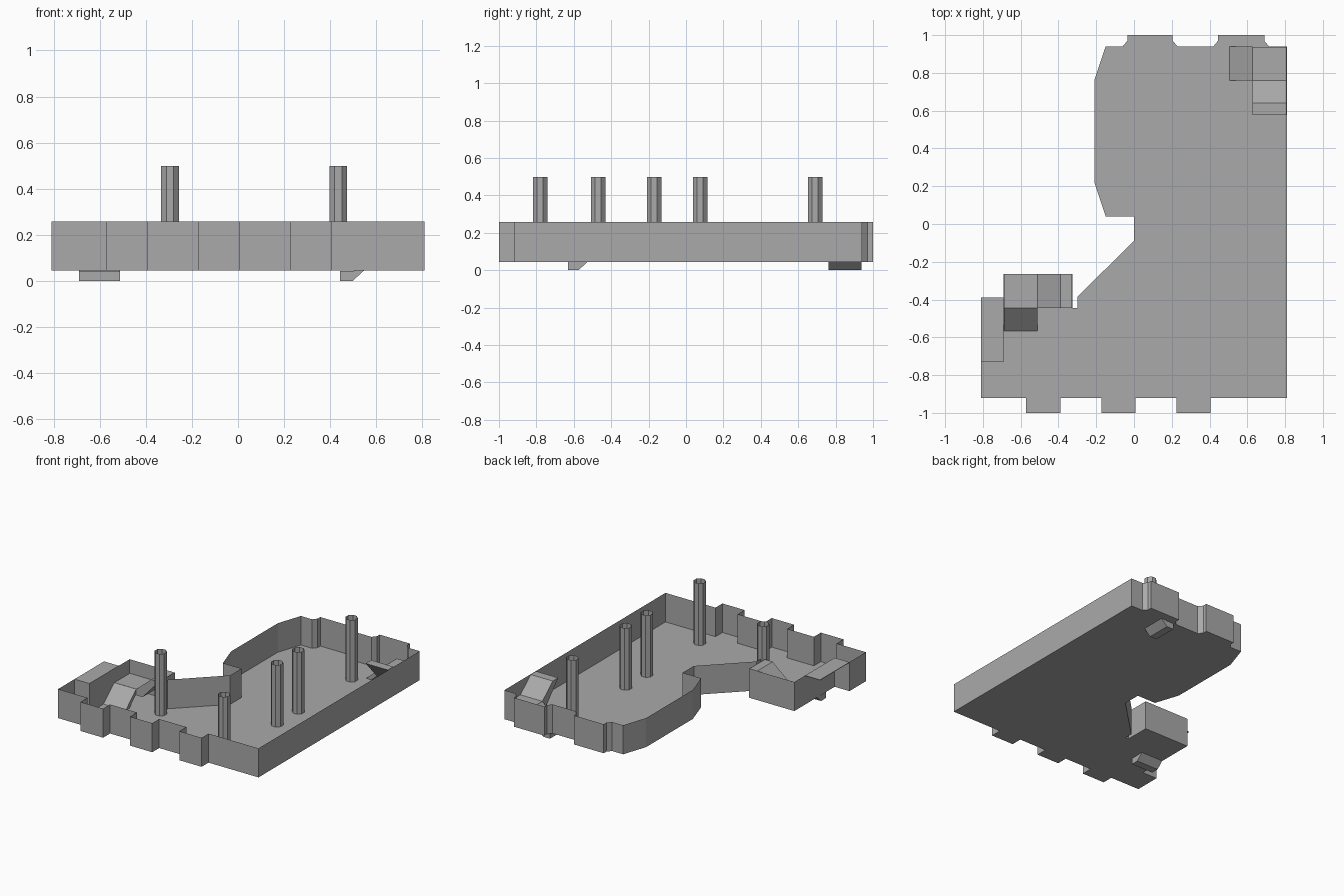
import bpy, bmesh, math
from mathutils import Matrix, Vector

if "Cube" in bpy.data.objects:
    bpy.data.objects.remove(bpy.data.objects["Cube"], do_unlink=True)

FLOOR, RIM, POST_TOP = 0.045, 0.257, 0.498

grey = bpy.data.materials.new("plain grey")
grey.use_nodes = True
grey.diffuse_color = (0.4, 0.4, 0.4, 1)
grey.node_tree.nodes["Principled BSDF"].inputs["Base Color"].default_value = (0.4, 0.4, 0.4, 1)


def add_object(name, bm):
    mesh = bpy.data.meshes.new(name)
    bm.to_mesh(mesh)
    bm.free()
    mesh.materials.append(grey)
    obj = bpy.data.objects.new(name, mesh)
    bpy.context.collection.objects.link(obj)
    return obj


def extrude_profile(name, points, offset, cap=True, transform=None):
    """Sweep a closed profile by an offset; cap both ends or only the first."""
    bm = bmesh.new()
    a = [bm.verts.new(p) for p in points]
    b = [bm.verts.new(Vector(p) + Vector(offset)) for p in points]
    bm.faces.new(a)
    if cap:
        bm.faces.new(b)
    for i in range(len(a)):
        j = (i + 1) % len(a)
        bm.faces.new((a[i], a[j], b[j], b[i]))
    bmesh.ops.recalc_face_normals(bm, faces=bm.faces)
    if transform:
        bm.transform(transform)
    return add_object(name, bm)


# Tray outline: front edge with square tabs
outline = [(-0.81, -0.92)]
for left, right in ((-0.573, -0.39), (-0.173, 0.007), (0.226, 0.406)):
    outline += [(left, -0.92), (left, -1), (right, -1), (right, -0.92)]
outline += [(0.81, -0.92), (0.81, 0.94)]
# Back edge with chamfered tabs
for left, right in ((0.445, 0.69), (-0.035, 0.205)):
    outline += [(right + 0.025, 0.94), (right, 0.97), (right, 1),
                (left, 1), (left, 0.97), (left - 0.025, 0.94)]
# Bulged side, waist, catch box and side notch
outline += [(-0.15, 0.94), (-0.21, 0.76), (-0.21, 0.22), (-0.15, 0.04),
            (0, 0.04), (0, -0.09), (-0.3, -0.385), (-0.3, -0.445),
            (-0.325, -0.445), (-0.325, -0.265), (-0.69, -0.265),
            (-0.69, -0.73), (-0.81, -0.73)]
extrude_profile("tray", [(x, y, FLOOR) for x, y in outline],
                (0, 0, RIM - FLOOR), cap=False)

# Thin ledge over the side notch
extrude_profile("side_ledge", [(-0.81, -0.73, RIM), (-0.69, -0.73, RIM),
                               (-0.69, -0.39, RIM), (-0.81, -0.39, RIM)],
                (0, 0, -0.004))

# Hollow posts
for i, (x, y) in enumerate([(0.435, -0.78), (0.435, -0.17), (0.435, 0.075),
                            (0.435, 0.69), (-0.295, -0.47)]):
    bm = bmesh.new()
    bmesh.ops.create_cone(bm, cap_ends=False, segments=8, radius1=0.042,
                          radius2=0.042, depth=POST_TOP - FLOOR)
    bm.transform(Matrix.Translation((x, y, (POST_TOP + FLOOR) / 2))
                 @ Matrix.Rotation(math.pi / 8, 4, "Z"))
    add_object(f"post_{i + 1}", bm)

# Bent catches: a ramp up to the rim, and an arm ending in a hook below the floor
ramp = [(-0.088, 0.155), (0.09, 0.155), (0.21, RIM), (0.273, RIM),
        (0.14, 0.11), (-0.088, 0.11)]
hook = [(0.09, 0.155), (0.215, 0.043), (0.275, 0.043), (0.275, 0),
        (0.22, 0), (0.1, 0.11), (0.09, 0.11)]
for side, x, y, turn in (("front", -0.6, -0.355, 0), ("back", 0.7175, 0.85, -math.pi / 2)):
    place = Matrix.Translation((x, y, 0)) @ Matrix.Rotation(turn, 4, "Z")
    extrude_profile(side + "_catch_ramp", [(s, -0.089, z) for s, z in ramp],
                    (0, 0.178, 0), transform=place)
    extrude_profile(side + "_catch_hook", [(-0.089, -s, z) for s, z in hook],
                    (0.178, 0, 0), transform=place)
